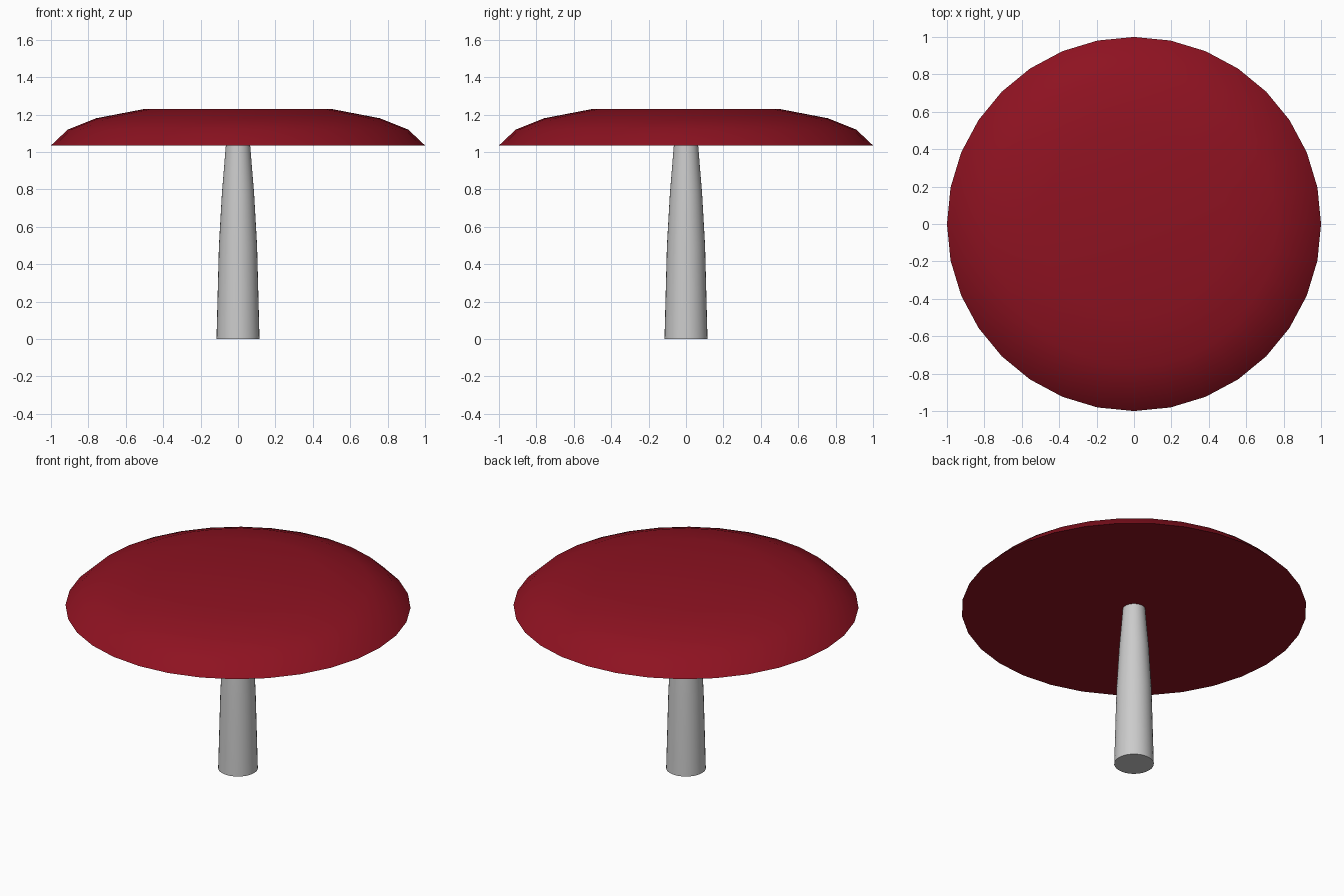
import bpy, bmesh
from math import cos, sin, tau, radians

if "Cube" in bpy.data.objects:
    bpy.data.objects.remove(bpy.data.objects["Cube"])

SIDES = 32


def lathe(name, profile, colour=None):
    """Closed solid of revolution from (radius, z) points, bottom to top."""
    bm = bmesh.new()
    rings = [[bm.verts.new((r * cos(tau * i / SIDES), r * sin(tau * i / SIDES), z))
              for i in range(SIDES)] for r, z in profile]
    for low, high in zip(rings, rings[1:]):
        for i in range(SIDES):
            j = (i + 1) % SIDES
            bm.faces.new((low[i], low[j], high[j], high[i]))
    bm.faces.new(rings[0][::-1])
    bm.faces.new(rings[-1])
    mesh = bpy.data.meshes.new(name)
    bm.to_mesh(mesh)
    bm.free()
    obj = bpy.data.objects.new(name, mesh)
    bpy.context.collection.objects.link(obj)
    if colour:
        mat = bpy.data.materials.new(name + "_colour")
        mat.diffuse_color = colour
        mat.use_nodes = True
        mat.node_tree.nodes["Principled BSDF"].inputs["Base Color"].default_value = mat.diffuse_color
        mesh.materials.append(mat)
    bpy.ops.object.select_all(action='DESELECT')
    obj.select_set(True)
    bpy.context.view_layer.objects.active = obj
    bpy.ops.object.shade_smooth_by_angle(angle=radians(30))
    return obj


# Tapered stem
lathe("stem", [(0.115, 0), (0.102, 0.5), (0.086, 0.78), (0.065, 1.035)])

# Wide shallow cap with a flat underside
lathe("cap", [(1.0, 1.035), (0.91, 1.12), (0.76, 1.18), (0.5, 1.23)],
      (0.27, 0.006, 0.015, 1))
